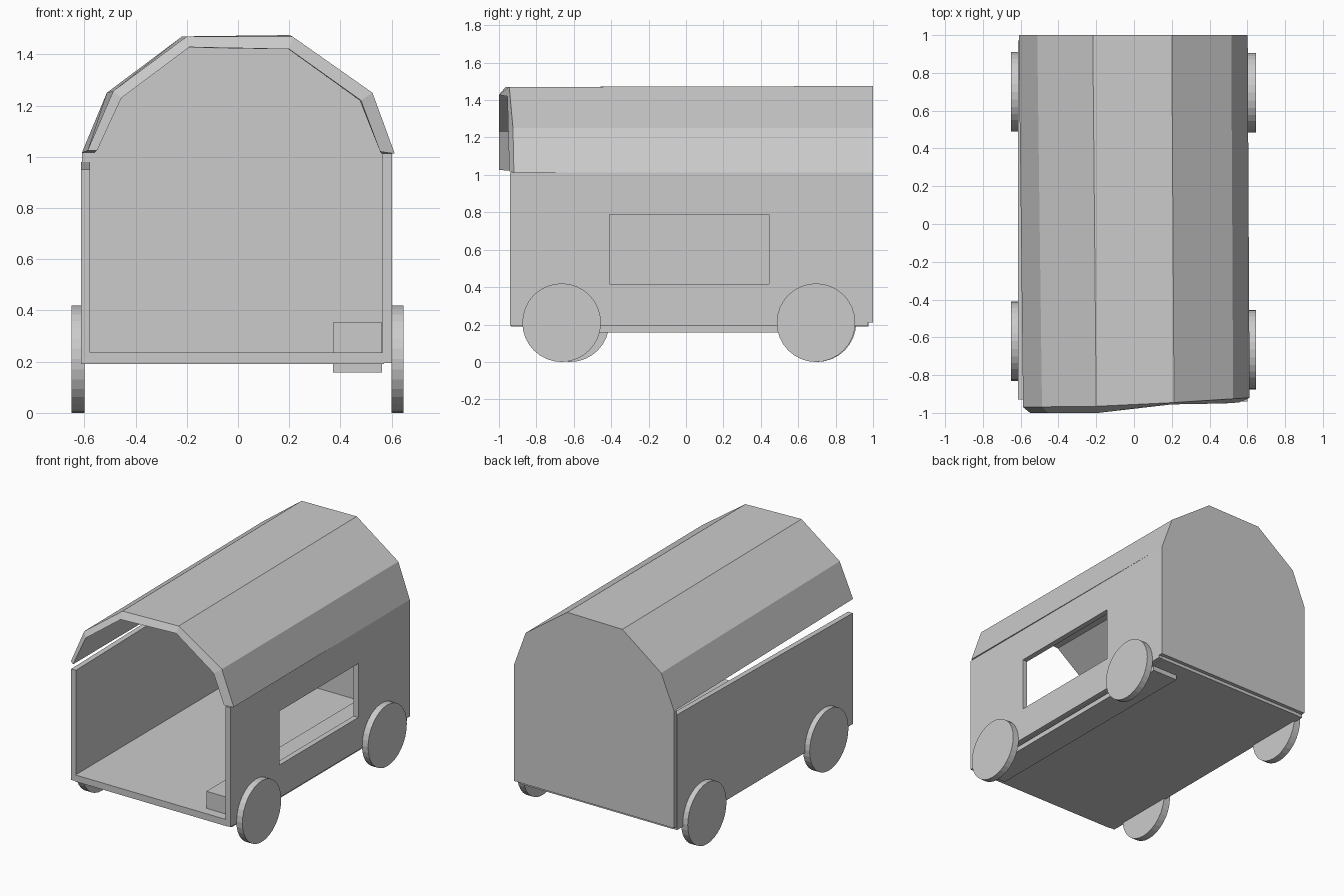
import bpy, bmesh, math

if "Cube" in bpy.data.objects:
    bpy.data.objects.remove(bpy.data.objects["Cube"])


def mesh_object(name, bm):
    bmesh.ops.recalc_face_normals(bm, faces=bm.faces)
    me = bpy.data.meshes.new(name)
    bm.to_mesh(me)
    bm.free()
    ob = bpy.data.objects.new(name, me)
    bpy.context.scene.collection.objects.link(ob)
    return ob


def loft(name, rings, closed=False):
    """Join equal-length rings of points; cap the ends, or close the rings on themselves."""
    bm = bmesh.new()
    loops = [[bm.verts.new(p) for p in r] for r in rings]
    n, m = len(loops[0]), len(loops)
    if closed:
        # rings are open strips that wrap round (hollow shell)
        for i in range(m):
            a, b = loops[i], loops[(i + 1) % m]
            for j in range(n - 1):
                bm.faces.new((a[j], a[j + 1], b[j + 1], b[j]))
        for j in (0, n - 1):
            bm.faces.new([l[j] for l in loops])
    else:
        for a, b in zip(loops, loops[1:]):
            for j in range(n):
                k = (j + 1) % n
                bm.faces.new((a[j], a[k], b[k], b[j]))
        bm.faces.new(loops[0])
        bm.faces.new(loops[-1])
    return mesh_object(name, bm)


def box(name, x, y, z, top_back=None):
    """Box from ranges; top_back sets a different top height at the back end."""
    tops = (z[1], z[1] if top_back is None else top_back)
    return loft(name, [[(x[0], yy, z[0]), (x[1], yy, z[0]), (x[1], yy, t), (x[0], yy, t)]
                       for yy, t in zip(y, tops)])


def wheel(name, x0, x1, y, r=0.21, n=32):
    ring = [(r * math.cos(2 * math.pi * i / n), r * math.sin(2 * math.pi * i / n)) for i in range(n)]
    return loft(name, [[(x, y + a, r + b) for a, b in ring] for x in (x0, x1)])


# floor and bench set through it
box("floor", (-0.58, 0.57), (-0.935, 0.975), (0.19, 0.235))
box("bench", (0.37, 0.562), (-0.87, 0.87), (0.157, 0.352))

# left wall, lower than the roof edge
box("left_wall", (-0.613, -0.577), (-0.93, 0.972), (0.19, 0.95), top_back=0.98)

# right wall with serving window
wall = box("right_wall", (0.565, 0.602), (-0.94, 0.972), (0.195, 1.012))
cutter = box("window_cutter", (0.4, 0.8), (-0.41, 0.443), (0.418, 0.787))
cutter.hide_render = True
mod = wall.modifiers.new("window", 'BOOLEAN')
mod.object = cutter
mod.operation = 'DIFFERENCE'
mod.solver = 'EXACT'
bpy.context.view_layer.objects.active = wall
bpy.ops.object.modifier_apply(modifier=mod.name)
bpy.data.objects.remove(cutter)

# roof shell: back section slightly twisted against the front one
back_outer = [(-0.61, 1.015), (-0.512, 1.25), (-0.218, 1.47), (0.2, 1.475), (0.515, 1.25), (0.602, 1.012)]
back_inner = [(-0.56, 1.015), (-0.47, 1.22), (-0.2, 1.425), (0.19, 1.425), (0.475, 1.22), (0.56, 1.012)]
front_outer = [(-0.587, -0.97, 1.025), (-0.487, -0.968, 1.257), (-0.2, -0.965, 1.47),
               (0.212, -0.945, 1.47), (0.525, -0.925, 1.25), (0.612, -0.92, 1.012)]
front_inner = [(-0.55, -1.0, 1.025), (-0.455, -1.0, 1.23), (-0.19, -1.0, 1.428),
               (0.2, -0.955, 1.42), (0.48, -0.95, 1.22), (0.555, -0.945, 1.02)]
loft("roof", [front_outer, [(x, 0.972, z) for x, z in back_outer],
              [(x, 0.972, z) for x, z in back_inner], front_inner], closed=True)

# back wall fills the full roof profile
profile = back_outer + [(0.602, 0.212), (-0.61, 0.212)]
loft("back_wall", [[(x, y, z) for x, z in profile] for y in (0.972, 1.0)])

# wheels
wheel("front_right_wheel", 0.6, 0.646, -0.665)
wheel("back_right_wheel", 0.6, 0.646, 0.695)
wheel("front_left_wheel", -0.65, -0.6, -0.62)
wheel("back_left_wheel", -0.65, -0.6, 0.70)
